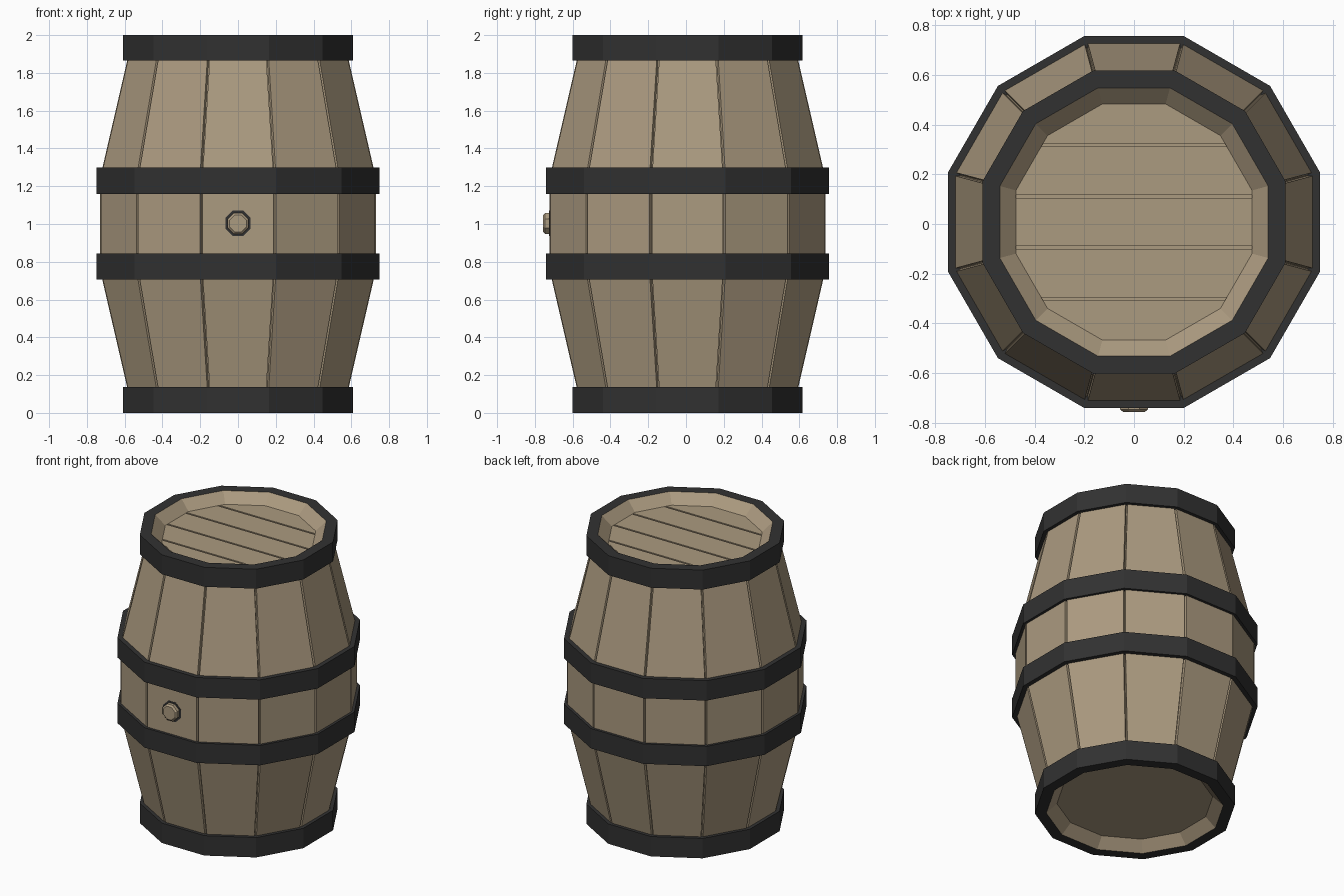
import bpy, bmesh, math
from mathutils import Vector

if "Cube" in bpy.data.objects:
    bpy.data.objects.remove(bpy.data.objects["Cube"])

SIDES = 12
HALF = math.pi / SIDES
CY = 0.008          # barrel axis is nudged back so the bung fits the bounds


def material(name, rgb):
    m = bpy.data.materials.new(name)
    m.diffuse_color = (*rgb, 1)
    m.use_nodes = True
    m.node_tree.nodes["Principled BSDF"].inputs["Base Color"].default_value = m.diffuse_color
    return m


wood = material("oak_wood", (0.41, 0.325, 0.215))
iron = material("dark_iron", (0.031, 0.031, 0.031))


def finish(bm, name, mat):
    bmesh.ops.recalc_face_normals(bm, faces=bm.faces)
    me = bpy.data.meshes.new(name)
    bm.to_mesh(me)
    bm.free()
    me.materials.append(mat)
    ob = bpy.data.objects.new(name, me)
    bpy.context.collection.objects.link(ob)
    return ob


def lathe(name, profile, mat, closed):
    """Spin (apothem, z) points into a 12-sided shell; open ends are capped."""
    bm = bmesh.new()
    rings = []
    for a, z in profile:
        r = a / math.cos(HALF)
        rings.append([bm.verts.new((r * math.cos(HALF * (2 * k + 1)),
                                    CY + r * math.sin(HALF * (2 * k + 1)), z))
                      for k in range(SIDES)])
    n = len(rings)
    for i in range(n if closed else n - 1):
        p, q = rings[i], rings[(i + 1) % n]
        for k in range(SIDES):
            j = (k + 1) % SIDES
            bm.faces.new((p[k], p[j], q[j], q[k]))
    if not closed:
        bm.faces.new(rings[0])
        bm.faces.new(rings[-1])
    return finish(bm, name, mat)


# Inner shell: groove bottoms, sloped rims and recessed ends
lathe("barrel_core", [(0.475, 0.065), (0.54, 0.0), (0.71, 0.755), (0.71, 1.245),
                      (0.54, 2.0), (0.475, 1.935), (0.475, 1.92)], wood, False)

# Staves: one bent plank per side, with a narrow gap at each corner
STAVE = [(0.56, 0.02), (0.73, 0.755), (0.73, 1.245), (0.56, 1.98)]
GAP, THICK = 0.007, 0.025
for s in range(SIDES):
    ang = 2 * HALF * s
    out = Vector((math.cos(ang), math.sin(ang), 0))
    side = Vector((-out.y, out.x, 0))
    bm = bmesh.new()
    rows = []
    for a, z in STAVE:
        w = a * math.tan(HALF) - GAP
        rows.append([bm.verts.new(out * d + side * t + Vector((0, CY, z)))
                     for d, t in ((a, -w), (a, w), (a - THICK, w), (a - THICK, -w))])
    for p, q in zip(rows, rows[1:]):
        for k in range(4):
            j = (k + 1) % 4
            bm.faces.new((p[k], p[j], q[j], q[k]))
    bm.faces.new(rows[0])
    bm.faces.new(rows[-1])
    finish(bm, f"stave_{s + 1}", wood)

# Lid planks: a 12-sided slab sliced into five boards
cuts = [-0.5, -0.309, -0.103, 0.103, 0.309, 0.5]
for i, (lo, hi) in enumerate(zip(cuts, cuts[1:])):
    bm = bmesh.new()
    r = 0.475 / math.cos(HALF)
    ring = [bm.verts.new((r * math.cos(HALF * (2 * k + 1)),
                          CY + r * math.sin(HALF * (2 * k + 1)), 1.935))
            for k in range(SIDES)]
    bm.faces.new(ring)
    for y, d in ((lo + 0.006, -1), (hi - 0.006, 1)):
        bmesh.ops.bisect_plane(bm, geom=bm.verts[:] + bm.edges[:] + bm.faces[:],
                               plane_co=(0, CY + y, 0), plane_no=(0, d, 0),
                               clear_outer=True)
    ext = bmesh.ops.extrude_face_region(bm, geom=bm.faces[:], use_keep_orig=True)
    for v in ext["geom"]:
        if isinstance(v, bmesh.types.BMVert):
            v.co.z -= 0.0145
    finish(bm, f"lid_plank_{i + 1}", wood)

# Iron hoops
for name, inner, outer, z0, z1 in (("bottom_hoop", 0.54, 0.61, 0.0, 0.138),
                                   ("lower_hoop", 0.69, 0.748, 0.705, 0.843),
                                   ("upper_hoop", 0.69, 0.748, 1.16, 1.298),
                                   ("top_hoop", 0.54, 0.61, 1.865, 2.0)):
    lathe(name, [(inner, z0), (outer, z0), (outer, z1), (inner, z1)], iron, True)


def octagon_plug(name, steps, mat):
    """Stack of octagons (radius, y) on the front stave."""
    bm = bmesh.new()
    rings = [[bm.verts.new((r * math.cos(math.pi / 8 * (2 * k + 1)), y,
                            1.003 + r * math.sin(math.pi / 8 * (2 * k + 1))))
              for k in range(8)] for r, y in steps]
    for p, q in zip(rings, rings[1:]):
        for k in range(8):
            j = (k + 1) % 8
            bm.faces.new((p[k], p[j], q[j], q[k]))
    bm.faces.new(rings[0])
    bm.faces.new(rings[-1])
    finish(bm, name, mat)


# Bung and the dark hole edge around it
octagon_plug("bung_hole", [(0.073, -0.719), (0.073, -0.724)], iron)
octagon_plug("bung", [(0.06, -0.715), (0.06, -0.746), (0.048, -0.756)], wood)
